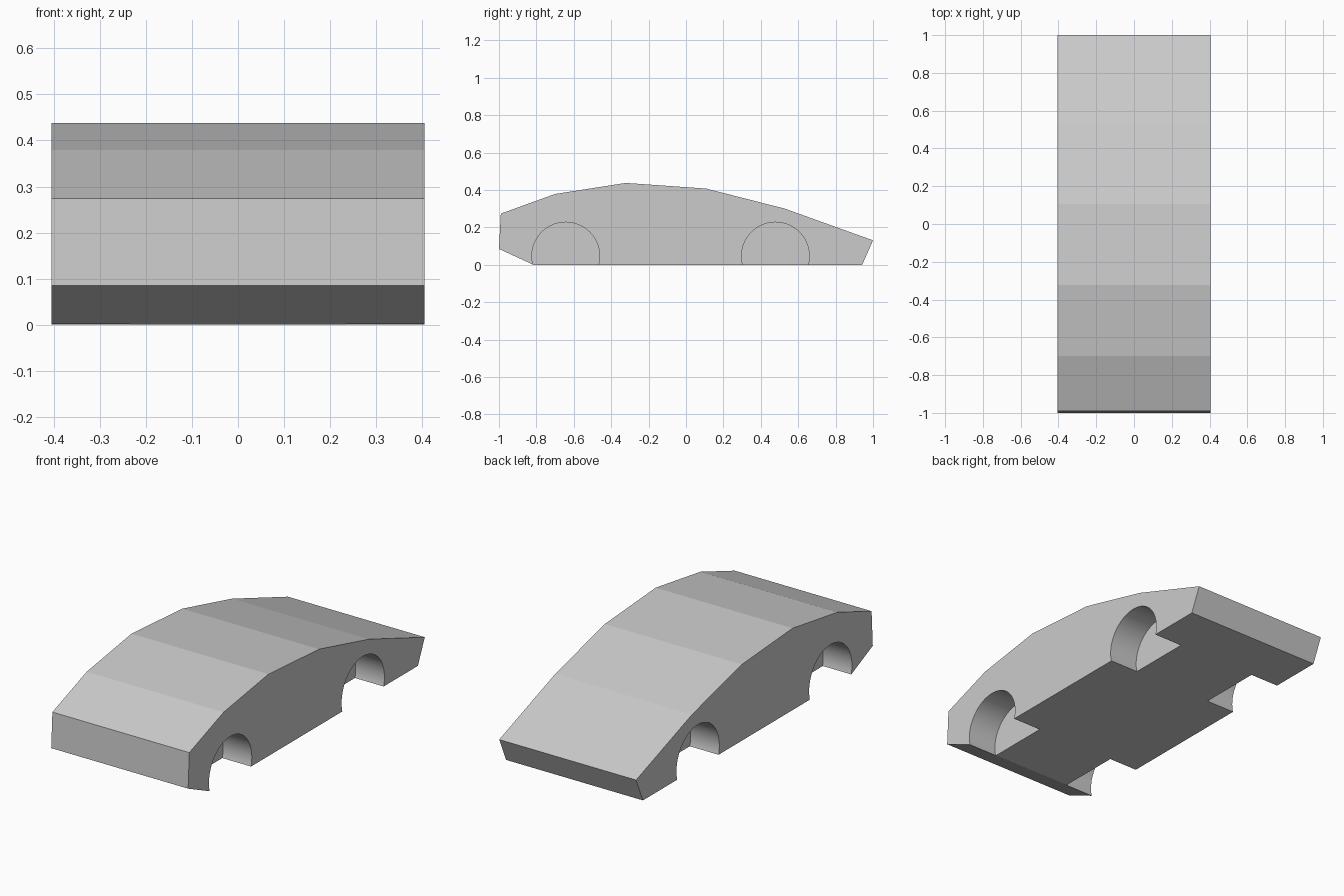
import bpy
import bmesh
import math

cube = bpy.data.objects.get("Cube")
if cube:
    bpy.data.objects.remove(cube, do_unlink=True)

HALF_WIDTH = 0.405
WELL_DEPTH = 0.17
WELL_RADIUS = 0.181
WELL_HEIGHT = 0.047

grey = bpy.data.materials.new("body_grey")
grey.use_nodes = True
colour = (0.6, 0.6, 0.6, 1.0)
grey.diffuse_color = colour
grey.node_tree.nodes["Principled BSDF"].inputs["Base Color"].default_value = colour

# Side outline of the body as (y, z), from the nose over the roof to the tail
outline = [(-0.815, 0), (-1, 0.085), (-0.99, 0.274), (-0.7, 0.379), (-0.322, 0.438),
           (0.107, 0.408), (0.527, 0.301), (1, 0.131), (0.942, 0)]


def extrude_profile(name, points, half_width):
    bm = bmesh.new()
    face = bm.faces.new([bm.verts.new((-half_width, y, z)) for y, z in points])
    grown = bmesh.ops.extrude_face_region(bm, geom=[face])["geom"]
    moved = [v for v in grown if isinstance(v, bmesh.types.BMVert)]
    bmesh.ops.translate(bm, verts=moved, vec=(2 * half_width, 0, 0))
    bmesh.ops.recalc_face_normals(bm, faces=bm.faces)
    mesh = bpy.data.meshes.new(name)
    bm.to_mesh(mesh)
    bm.free()
    mesh.materials.append(grey)
    obj = bpy.data.objects.new(name, mesh)
    bpy.context.collection.objects.link(obj)
    return obj


body = extrude_profile("car_body", outline, HALF_WIDTH)

# Blind round wheel wells, cut into both sides at each axle
cutters = []
for y in (-0.643, 0.478):
    for side in (-1, 1):
        bpy.ops.mesh.primitive_cylinder_add(
            vertices=96, radius=WELL_RADIUS, depth=2 * WELL_DEPTH,
            location=(side * HALF_WIDTH, y, WELL_HEIGHT),
            rotation=(0, math.pi / 2, 0))
        cutter = bpy.context.object
        cutter.name = "wheel_well_cutter"
        cutter.hide_render = True
        cutter.data.materials.append(grey)
        cutters.append(cutter)
        cut = body.modifiers.new("wheel_well", "BOOLEAN")
        cut.operation = "DIFFERENCE"
        cut.solver = "EXACT"
        cut.object = cutter

bpy.ops.object.select_all(action="DESELECT")
body.select_set(True)
bpy.context.view_layer.objects.active = body
for name in [m.name for m in body.modifiers]:
    bpy.ops.object.modifier_apply(modifier=name)
for cutter in cutters:
    bpy.data.objects.remove(cutter, do_unlink=True)

# Smooth arches, flat body panels
bpy.ops.object.shade_smooth_by_angle(angle=math.radians(4.5))
